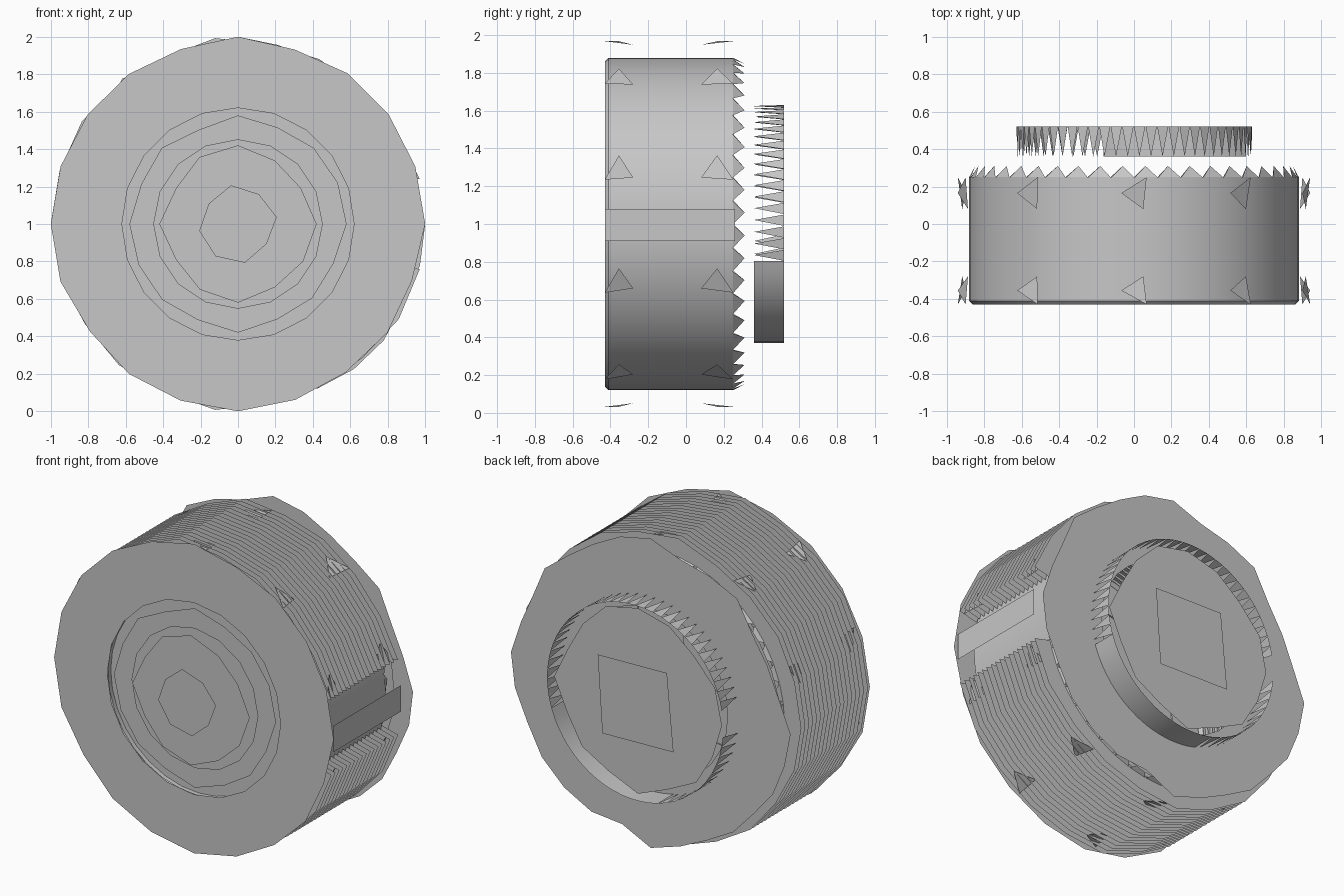
import bpy
import bmesh
import random
from math import sin, cos, pi, radians

random.seed(4)
cube = bpy.data.objects.get("Cube")
if cube:
    bpy.data.objects.remove(cube)

grey = bpy.data.materials.new("plain_grey")
grey.use_nodes = True
GREY = (0.57, 0.57, 0.57, 1)
grey.diffuse_color = GREY
grey.node_tree.nodes["Principled BSDF"].inputs["Base Color"].default_value = GREY


def polar(r, a, y):
    """Point at radius r and angle a (degrees) about the wheel axle."""
    return (r * cos(radians(a)), y, 1 + r * sin(radians(a)))


def finish(name, bm, smooth=False):
    mesh = bpy.data.meshes.new(name)
    bm.to_mesh(mesh)
    bm.free()
    mesh.materials.append(grey)
    obj = bpy.data.objects.new(name, mesh)
    bpy.context.collection.objects.link(obj)
    if smooth:
        mesh.shade_smooth()
    return obj


def outline(n, low, high=1.0):
    """Slightly ragged radii; the four axis points keep the full radius."""
    return [high if i % (n // 4) == 0 else random.uniform(low, high) for i in range(n)]


def add_strip(bm, inner, outer, y0, y1, a0=0, a1=360):
    """Band between two lists of radii, at depths y0 and y1."""
    n = len(outer)
    full = a1 - a0 == 360
    angles = [a0 + (a1 - a0) * i / (n if full else n - 1) for i in range(n)]
    vi = [bm.verts.new(polar(r, a, y0)) for r, a in zip(inner, angles)]
    vo = [bm.verts.new(polar(r, a, y1)) for r, a in zip(outer, angles)]
    for i in range(n if full else n - 1):
        j = (i + 1) % n
        bm.faces.new((vi[i], vi[j], vo[j], vo[i]))


def strip(name, inner, outer, y0, y1, a0=0, a1=360, smooth=False):
    bm = bmesh.new()
    add_strip(bm, inner, outer, y0, y1, a0, a1)
    return finish(name, bm, smooth)


def disc(name, radii, y, turn=0):
    bm = bmesh.new()
    n = len(radii)
    bm.faces.new([bm.verts.new(polar(r, turn + 360 * i / n, y)) for i, r in enumerate(radii)])
    return finish(name, bm)


def teeth(name, count, r_base, y_base, r_tip, y_tip, a0=0, a1=360):
    """Row of separate triangular teeth around the axle."""
    bm = bmesh.new()
    step = (a1 - a0) / count
    for i in range(count):
        a = a0 + step * i
        bm.faces.new([bm.verts.new(p) for p in (
            polar(r_base, a, y_base), polar(r_base, a + step * 0.96, y_base),
            polar(r_tip, a + step / 2, y_tip))])
    return finish(name, bm)


# Drum wall with a small front bevel
strip("drum_wall", [0.88] * 64, [0.88] * 64, -0.41, 0.25, smooth=True)
strip("drum_bevel", [0.86] * 64, [0.88] * 64, -0.43, -0.41, smooth=True)
teeth("drum_teeth", 44, 0.88, 0.25, 0.85, 0.31)

# Stack of thin tread fins, open where the side bar sits
fins = bmesh.new()
fin_outline = outline(20, 0.97)
fin_outline.append(1.0)
for k in range(18):
    add_strip(fins, [0.87] * 21, fin_outline, -0.43 + 0.04 * k, -0.43 + 0.04 * k, 14, 346)
finish("tread_fins", fins)

# Front face: outer sheet, sunken band, raised centre
strip("front_plate", [0.62] * 20, outline(20, 0.975), -0.45, -0.45)
strip("front_recess_wall", [0.63] * 32, [0.63] * 32, -0.43, -0.39, smooth=True)
strip("front_recess", [0.3] * 20, [0.64] * 20, -0.40, -0.40)
strip("front_band", [0.45] * 16, outline(16, 0.53, 0.58), -0.44, -0.44)
disc("front_centre", outline(12, 0.38, 0.42), -0.48)
disc("front_cap", outline(8, 0.18, 0.21), -0.52, 10)

# Back face: ragged plate and the thin ring inside the groove
strip("back_plate", [0.55] * 28, outline(28, 0.92), 0.36, 0.36)
strip("groove_ring", [0.6] * 32, [0.9] * 32, 0.31, 0.31)

# Back hub: solid wall low on one side, pointed teeth elsewhere
strip("hub_wall", [0.63] * 16, [0.63] * 16, 0.36, 0.52, -105, -18, smooth=True)
teeth("hub_teeth", 33, 0.63, 0.52, 0.63, 0.36, -18, 170)
teeth("hub_teeth_low", 11, 0.63, 0.52, 0.63, 0.36, 185, 255)
disc("hub_cap", outline(16, 0.54, 0.6), 0.49)
disc("hub_square", [0.36, 0.34, 0.37, 0.35], 0.52, 42)

# Flat bar on the side
bar = bmesh.new()
bar.faces.new([bar.verts.new((0.985, y, z)) for y, z in
               ((-0.43, 0.91), (0.26, 0.91), (0.26, 1.08), (-0.43, 1.08))])
finish("side_bar", bar)

# Small tread lugs in two rows
lugs = bmesh.new()
for i in range(10):
    a = 18 + 36 * i
    for y0, y1 in ((0.25, 0.08), (-0.43, -0.28)):
        lugs.faces.new([lugs.verts.new(p) for p in (
            polar(0.97, a - 4, y0), polar(0.97, a + 4, (y0 + y1) / 2), polar(0.95, a - 3, y1))])
finish("tread_lugs", lugs)
